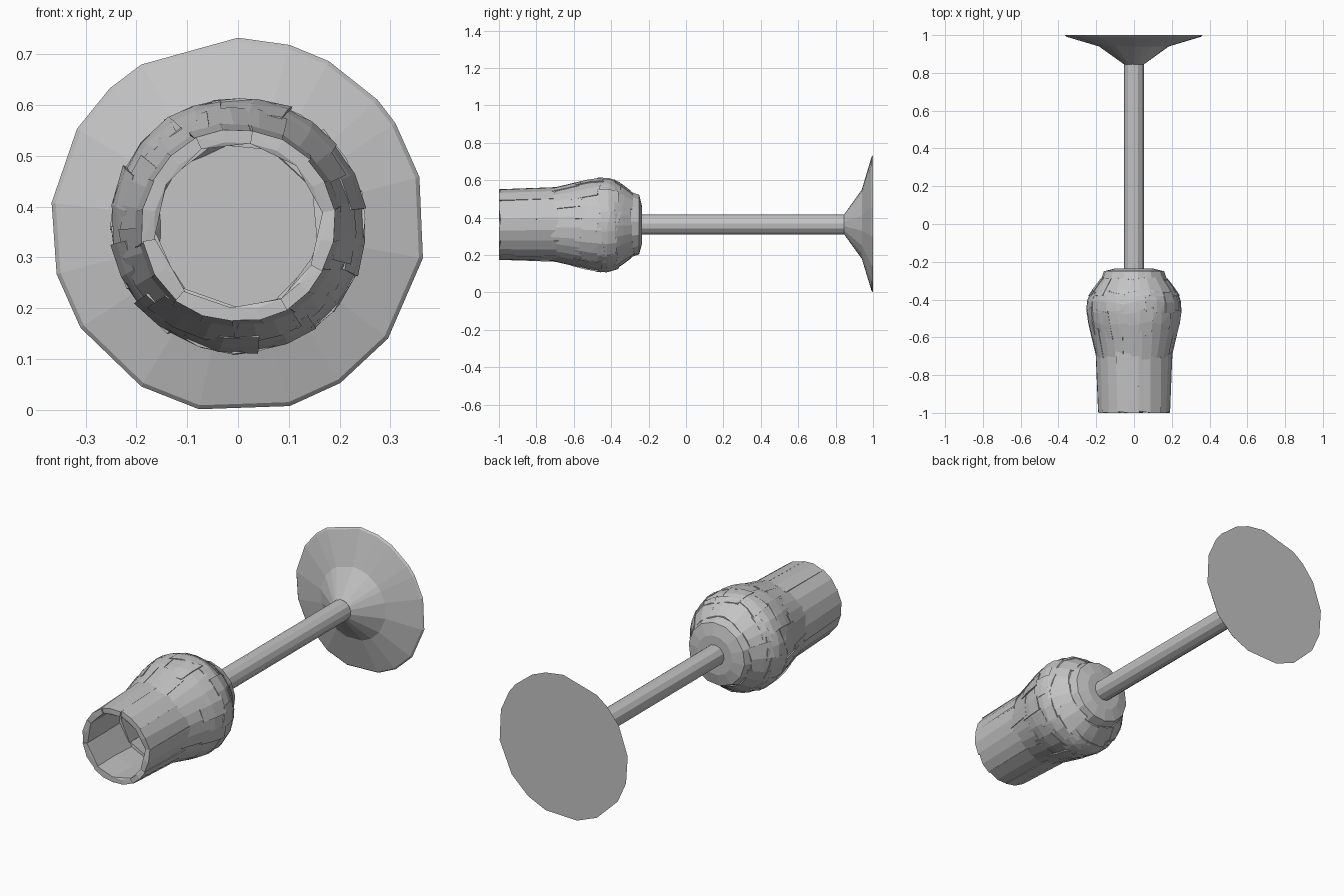
import bpy, bmesh, random
from math import cos, sin, radians, pi

random.seed(4)
cube = bpy.data.objects.get("Cube")
if cube:
    bpy.data.objects.remove(cube)

AXIS_Z = 0.363

grey = bpy.data.materials.new("plain grey")
grey.use_nodes = True
GREY = (0.55, 0.55, 0.55, 1)
grey.diffuse_color = GREY
grey.node_tree.nodes["Principled BSDF"].inputs["Base Color"].default_value = GREY


def ring_point(r, a, y):
    """Point around the goblet's lying axis."""
    return (r * cos(a), y, AXIS_Z + r * sin(a))


def finish(name, bm):
    bmesh.ops.recalc_face_normals(bm, faces=bm.faces)
    mesh = bpy.data.meshes.new(name)
    bm.to_mesh(mesh)
    bm.free()
    mesh.materials.append(grey)
    obj = bpy.data.objects.new(name, mesh)
    bpy.context.collection.objects.link(obj)


def lathe(name, profile, angles):
    """Turn (y, radius) points into a solid with capped ends."""
    bm = bmesh.new()
    n = len(angles)
    rings = [[bm.verts.new(ring_point(r, a, y)) for a in angles] for y, r in profile]
    for a, b in zip(rings, rings[1:]):
        for i in range(n):
            j = (i + 1) % n
            bm.faces.new((a[i], a[j], b[j], b[i]))
    bm.faces.new(rings[0])
    bm.faces.new(rings[-1])
    finish(name, bm)


def even(n, start=0.0):
    return [start + 2 * pi * i / n for i in range(n)]


# Outer cup profile as (y, radius)
CUP = [(-1, 0.191), (-0.72, 0.195), (-0.6, 0.223), (-0.5, 0.249),
       (-0.43, 0.254), (-0.37, 0.239), (-0.32, 0.2), (-0.28, 0.17)]


def cup_radius(y):
    for (y0, r0), (y1, r1) in zip(CUP, CUP[1:]):
        if y <= y1:
            return r0 + (r1 - r0) * max(0, y - y0) / (y1 - y0)
    return CUP[-1][1]


def add_plate(bm, a0, a1, y0, y1, thick, steps, wobble):
    """One convex fragment of the cup wall, slightly tilted."""
    points = []
    twist = random.uniform(-wobble, wobble)
    skew = random.uniform(-wobble, wobble)
    for i in range(steps + 1):
        t = i / steps
        a = a0 + (a1 - a0) * t
        for s in (0, 0.5, 1):
            y = y0 + (y1 - y0) * s + skew * (t - 0.5) * 2
            y = max(-1, y)
            r = cup_radius(y) + twist * (t - 0.5) * 0.6
            shift = skew * (s - 0.5) * 3
            for depth in (0, thick):
                points.append(bm.verts.new(ring_point(r - depth, a + shift, y)))
    hull = bmesh.ops.convex_hull(bm, input=points)
    spare = set(hull["geom_interior"]) | set(hull["geom_unused"])
    bmesh.ops.delete(bm, geom=[v for v in spare if isinstance(v, bmesh.types.BMVert)],
                     context="VERTS")


def plate_band(name, count, start, y0, y1, thick, steps, wobble):
    bm = bmesh.new()
    step = 2 * pi / count
    cuts = [start + step * i + random.uniform(-0.12, 0.12) * step for i in range(count)]
    cuts.append(cuts[0] + 2 * pi)
    for a0, a1 in zip(cuts, cuts[1:]):
        add_plate(bm, a0 - 0.015, a1 + 0.015, y0, y1 + random.uniform(-wobble, wobble),
                  thick, steps, wobble)
    bmesh.ops.dissolve_limit(bm, angle_limit=radians(2), verts=bm.verts, edges=bm.edges)
    finish(name, bm)


# Cup: long lip staves, flaring shoulder, and broken plates around the bulge
plate_band("lip_staves", 10, 0.2, -1.0, -0.69, 0.025, 2, 0.012)
plate_band("shoulder_plates", 9, 0.45, -0.72, -0.56, 0.03, 3, 0.012)
plate_band("bulge_front_plates", 12, 0.1, -0.6, -0.45, 0.035, 2, 0.015)
plate_band("bulge_middle_plates", 13, 0.3, -0.47, -0.36, 0.035, 2, 0.012)
plate_band("bulge_back_plates", 11, 0.0, -0.38, -0.29, 0.035, 2, 0.008)

# Cup floor and collar where the stem joins
lathe("cup_floor", [(-0.32, 0.18), (-0.3, 0.178), (-0.25, 0.16), (-0.235, 0.1)],
      even(14, 0.1))

# Stem
lathe("stem", [(-0.25, 0.053), (0.86, 0.053)], even(12, 0.13))

# Foot with an uneven outline
outline = [90, 74, 61, 42, 33, 15, -10, -37, -57, -74, -102,
           -121, -147, -165, -187, -211, -227, -239]
lathe("foot", [(0.845, 0.053), (0.94, 0.187), (0.992, 0.362), (1.0, 0.37)],
      [radians(a) for a in outline])
